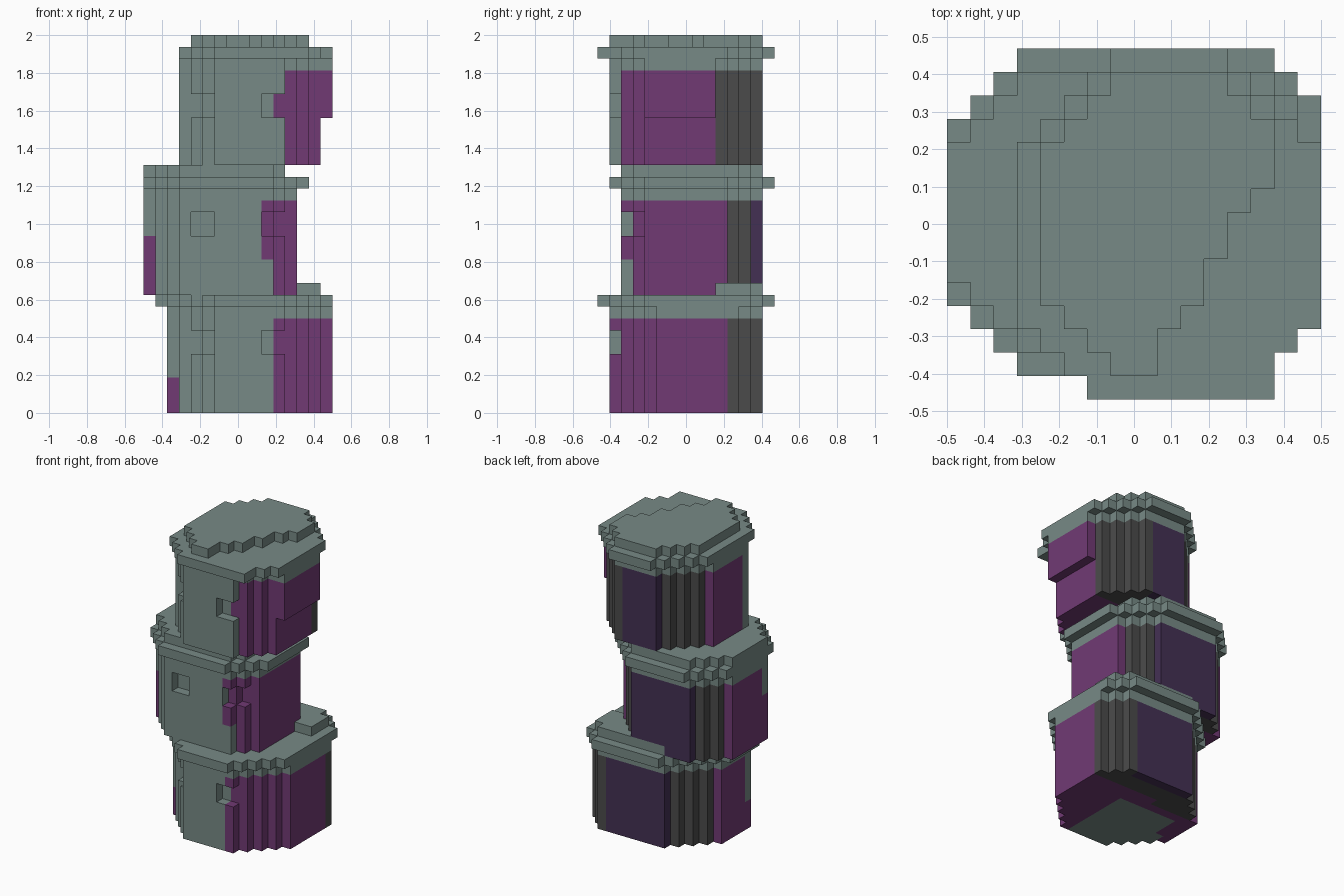
import bpy, bmesh, math

cube = bpy.data.objects.get("Cube")
if cube:
    bpy.data.objects.remove(cube, do_unlink=True)

U = 1 / 16  # size of one block


def linear(c):
    c /= 255
    return c / 12.92 if c <= 0.04045 else ((c + 0.055) / 1.055) ** 2.4


def material(name, rgb):
    m = bpy.data.materials.new(name)
    col = tuple(linear(c) for c in rgb) + (1,)
    m.diffuse_color = col
    m.use_nodes = True
    m.node_tree.nodes["Principled BSDF"].inputs["Base Color"].default_value = col
    return m


GREY, PURPLE, DARK, VIOLET = range(4)
MATS = [material("grey_green", (119, 138, 134)), material("purple", (113, 58, 116)),
        material("dark_grey", (75, 75, 75)), material("dark_violet", (68, 48, 84))]


def octagon(x0, x1, y0, y1, fl, fr, br, bl):
    """Block cells of a rectangle whose four corners are cut in single steps."""
    return {(i, j) for i in range(x0, x1) for j in range(y0, y1)
            if (i - x0) + (j - y0) >= fl and (x1 - 1 - i) + (j - y0) >= fr
            and (x1 - 1 - i) + (y1 - 1 - j) >= br and (i - x0) + (y1 - 1 - j) >= bl}


def grow(cells, x0=0, x1=16):
    """Widen a layer by one block on every side."""
    out = set(cells)
    for i, j in cells:
        out |= {(i + 1, j), (i - 1, j), (i, j + 1), (i, j - 1)}
    return {c for c in out if x0 <= c[0] < x1}


def stack(cells, k0, k1):
    return {(i, j, k) for i, j in cells for k in range(k0, k1)}


def cut_windows(vox, k0):
    """Two shallow square niches in the front."""
    for k in (k0, k0 + 1):
        for i in (4, 5, 10, 11):
            col = [j for (a, j, c) in vox if a == i and c == k]
            vox.discard((i, min(col), k))


# The six sides of a block: direction and its corners
SIDES = [((1, 0, 0), [(1, 0, 0), (1, 1, 0), (1, 1, 1), (1, 0, 1)]),
         ((-1, 0, 0), [(0, 0, 0), (0, 0, 1), (0, 1, 1), (0, 1, 0)]),
         ((0, 1, 0), [(0, 1, 0), (0, 1, 1), (1, 1, 1), (1, 1, 0)]),
         ((0, -1, 0), [(0, 0, 0), (1, 0, 0), (1, 0, 1), (0, 0, 1)]),
         ((0, 0, 1), [(0, 0, 1), (1, 0, 1), (1, 1, 1), (0, 1, 1)]),
         ((0, 0, -1), [(0, 0, 0), (0, 1, 0), (1, 1, 0), (1, 0, 0)])]


def build(name, vox, colour):
    """Skin the blocks, colour each face by its block, merge flat areas."""
    bm = bmesh.new()
    verts = {}

    def vert(p):
        if p not in verts:
            verts[p] = bm.verts.new((p[0] * U - 0.5, p[1] * U - 7.5 * U, p[2] * U))
        return verts[p]

    for i, j, k in sorted(vox):
        for (a, b, c), corners in SIDES:
            if (i + a, j + b, k + c) not in vox:
                f = bm.faces.new([vert((i + x, j + y, k + z)) for x, y, z in corners])
                f.material_index = colour(i, j, k)
    bmesh.ops.dissolve_limit(bm, angle_limit=math.radians(1), verts=bm.verts[:],
                             edges=bm.edges[:], delimit={'MATERIAL'})
    me = bpy.data.meshes.new(name)
    bm.to_mesh(me)
    bm.free()
    for m in MATS:
        me.materials.append(m)
    ob = bpy.data.objects.new(name, me)
    bpy.context.collection.objects.link(ob)


def drum_colour(top, right, back_right, back_left, back, front):
    """Grey front and top band, purple sides, dark back corners, violet back."""
    def rule(i, j, k):
        if k >= top:
            return GREY
        if j >= 13 and back[0] <= i < back[1]:
            return VIOLET
        if j >= (back_left if i < 8 else back_right):
            return DARK
        if i >= right(j, k):
            return PURPLE
        return GREY if front(i, j, k) or (3 < i < 11 and j < 9) else PURPLE
    return rule


def grey(i, j, k):
    return GREY


# Lower drum
low = octagon(2, 16, 1, 14, 4, 4, 2, 4)
vox = stack(low, 0, 9)
cut_windows(vox, 5)
build("lower_drum", vox, drum_colour(
    8, lambda j, k: 11, 11, 10, (6, 13),
    lambda i, j, k: j <= 5 and not (i == 2 and k < 3)))
build("lower_rim", stack(grow(low), 9, 10), grey)
build("lower_ledge", stack({c for c in low if c[1] >= 10 and c[0] < 15}, 10, 11), grey)

# Middle drum, shifted to the side
mid = octagon(0, 13, 2, 14, 3, 2, 3, 3)
vox = stack(mid, 10, 19)
cut_windows(vox, 15)
build("middle_drum", vox, drum_colour(
    18, lambda j, k: 10 if k >= 13 else 11, 11, 11, (3, 10),
    lambda i, j, k: j <= 5 and not (i == 0 and k < 15)))
build("middle_rim", stack(grow(mid), 19, 20), grey)
build("middle_cap", stack({c for c in mid if c[0] < 12}, 20, 21), grey)

# Upper drum with a thicker upper half on one side
upper = octagon(3, 15, 1, 14, 3, 3, 3, 4)
bulge = {(15, j) for j in range(4, 10)}
vox = stack(upper, 21, 30) | stack(bulge, 25, 30)
cut_windows(vox, 25)
build("upper_drum", vox, drum_colour(
    29, lambda j, k: 12 if j <= 1 else 11, 10, 10, (7, 11),
    lambda i, j, k: j <= 4))
rim = grow(upper | bulge, 3) | {(i, j) for i in (12, 13) for j in (0, 1)} | {(14, 2), (15, 3)}
build("upper_rim", stack(rim, 30, 31), grey)

# Top slab with one side cut away at a slant
limit = [9, 9, 9, 10, 11, 11, 12, 12, 13] + [14] * 6
slab = {c for c in octagon(4, 14, 1, 14, 3, 0, 2, 3) if c[0] < limit[c[1]]}
build("top_slab", stack(slab, 31, 32), grey)
